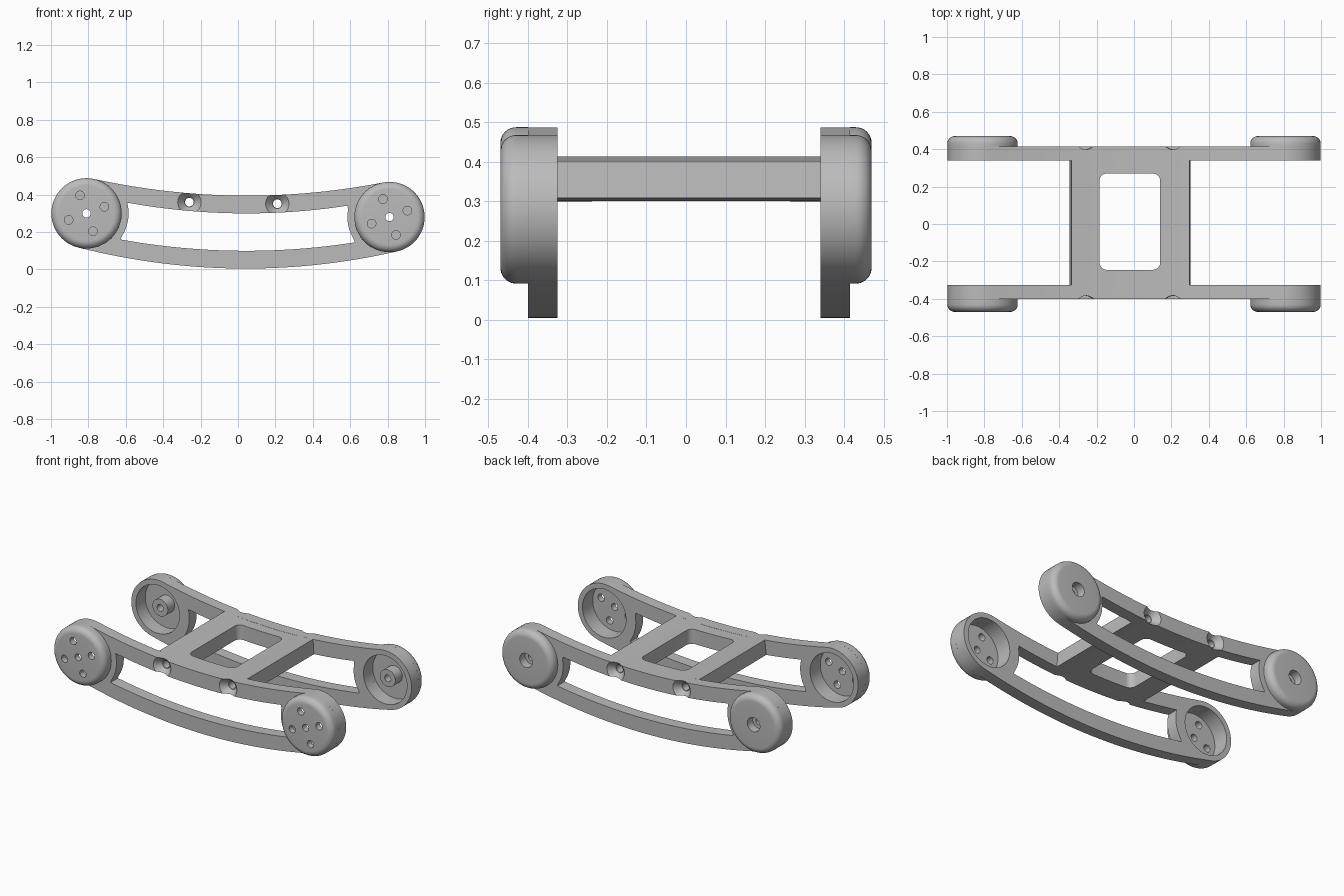
import bpy, bmesh
from math import sin, cos, pi, atan2, hypot, sqrt, radians

if "Cube" in bpy.data.objects:
    bpy.data.objects.remove(bpy.data.objects["Cube"])

grey = bpy.data.materials.new("plain grey")
grey.use_nodes = True
COLOUR = (0.5, 0.5, 0.5, 1)
grey.diffuse_color = COLOUR
grey.node_tree.nodes["Principled BSDF"].inputs["Base Color"].default_value = COLOUR

WHEEL_X, CUP_R, CAVITY_R, PAD_R = 0.81, 0.188, 0.155, 0.225
FRONT, BACK = (-0.40, -0.325), (0.34, 0.415)
BORES = (-0.26, 0.21)


def mid(t):
    return 0.2 - 0.0123 * t + 0.1372 * t * t


def offset(t, d):
    """Point at distance d from the bowed centre line."""
    slope = -0.0123 + 0.2744 * t
    n = sqrt(1 + slope * slope)
    return (t - d * slope / n, mid(t) + d / n)


def span(a, b, n):
    return [a + (b - a) * i / n for i in range(n + 1)]


def arc(cx, cy, r, a0, a1, n=24):
    return [(cx + r * cos(a), cy + r * sin(a)) for a in span(a0, a1, n)]


def finish(name, bm):
    bmesh.ops.remove_doubles(bm, verts=bm.verts, dist=1e-5)
    bmesh.ops.recalc_face_normals(bm, faces=bm.faces)
    mesh = bpy.data.meshes.new(name)
    bm.to_mesh(mesh)
    bm.free()
    mesh.materials.append(grey)
    obj = bpy.data.objects.new(name, mesh)
    bpy.context.collection.objects.link(obj)
    return obj


def prism(name, pts, lo, hi, axis="y"):
    """Extrude a closed outline along y or z."""
    bm = bmesh.new()
    place = (lambda p: (p[0], lo, p[1])) if axis == "y" else (lambda p: (p[0], p[1], lo))
    face = bm.faces.new([bm.verts.new(place(p)) for p in pts])
    new = bmesh.ops.extrude_face_region(bm, geom=[face])["geom"]
    move = (0, hi - lo, 0) if axis == "y" else (0, 0, hi - lo)
    bmesh.ops.translate(bm, vec=move, verts=[v for v in new if isinstance(v, bmesh.types.BMVert)])
    return finish(name, bm)


def lathe(name, profile, cx, cz, n=64):
    """Revolve a closed (radius, y) profile about a line parallel to y."""
    bm = bmesh.new()
    rings = [[bm.verts.new((cx + r * cos(a), y, cz + r * sin(a))) for r, y in profile]
             for a in span(0, 2 * pi, n)[:-1]]
    for i in range(n):
        a, b = rings[i], rings[(i + 1) % n]
        for j in range(len(profile)):
            k = (j + 1) % len(profile)
            bm.faces.new((a[j], a[k], b[k], b[j]))
    return finish(name, bm)


def cylinder(cx, cz, r, y0, y1, r1=None):
    """Round or tapered cutter along y."""
    bm = bmesh.new()
    ends = [[bm.verts.new((x, y, z)) for x, z in arc(cx, cz, rad, 0, 2 * pi, 48)[:-1]]
            for rad, y in ((r, y0), (r1 or r, y1))]
    for e in ends:
        bm.faces.new(e)
    for i in range(48):
        j = (i + 1) % 48
        bm.faces.new((ends[0][i], ends[0][j], ends[1][j], ends[1][i]))
    return finish("cutter", bm)


def cut(obj, cutters):
    for c in cutters:
        c.hide_render = True
        m = obj.modifiers.new("cut", "BOOLEAN")
        m.operation, m.solver, m.object = "DIFFERENCE", "EXACT", c
    deps = bpy.context.evaluated_depsgraph_get()
    mesh = bpy.data.meshes.new_from_object(obj.evaluated_get(deps))
    obj.modifiers.clear()
    obj.data = mesh
    for c in cutters:
        bpy.data.objects.remove(c)
    return obj


def smooth(obj):
    bpy.ops.object.select_all(action="DESELECT")
    obj.select_set(True)
    bpy.context.view_layer.objects.active = obj
    bpy.ops.object.shade_smooth_by_angle(angle=radians(30))


def rail_outline():
    ts = span(-WHEEL_X, WHEEL_X, 48)
    width = lambda t: 0.195 - 0.007 * (t / WHEEL_X) ** 2
    tilt = lambda t: atan2(-0.0123 + 0.2744 * t, 1)
    r, l = tilt(WHEEL_X), tilt(-WHEEL_X)
    top = [offset(t, width(t)) for t in ts]
    low = [offset(t, -width(t)) for t in reversed(ts)]
    right = arc(WHEEL_X, mid(WHEEL_X), CUP_R, r + pi / 2, r - pi / 2)[1:-1]
    left = arc(-WHEEL_X, mid(-WHEEL_X), CUP_R, l - pi / 2, l - 3 * pi / 2)[1:-1]
    return top + right + low + left


def slot_outline():
    """Long window whose ends curve around the cups."""
    def clear(p):
        return all(hypot(p[0] - x, p[1] - mid(x)) > PAD_R for x in (-WHEEL_X, WHEEL_X))
    ts = span(-0.7, 0.7, 140)
    top = [p for p in (offset(t, 0.1) for t in ts) if clear(p)]
    low = [p for p in (offset(t, -0.1) for t in reversed(ts)) if clear(p)]

    def bulge(x, a, b):
        ang = [atan2(p[1] - mid(x), p[0] - x) for p in (a, b)]
        if x > 0:
            ang = [v % (2 * pi) for v in ang]
        return arc(x, mid(x), PAD_R, ang[0], ang[1], 12)[1:-1]
    return top + bulge(WHEEL_X, top[-1], low[0]) + low + bulge(-WHEEL_X, low[-1], top[0])


# Side rails with slot, cup cavities and countersunk bores
for name, (y0, y1) in (("front_rail", FRONT), ("back_rail", BACK)):
    rail = prism(name, rail_outline(), y0, y1)
    outer, inward = (y0, 1) if y0 < 0 else (y1, -1)
    cutters = [prism("cutter", slot_outline(), y0 - 0.1, y1 + 0.1)]
    cutters += [cylinder(x, mid(x), CAVITY_R, y0 - 0.1, y1 + 0.1) for x in (-WHEEL_X, WHEEL_X)]
    for x in BORES:
        z = offset(x, 0.148)[1]
        cutters.append(cylinder(x, z, 0.023, y0 - 0.1, y1 + 0.1))
        cutters.append(cylinder(x, z, 0.066, outer - inward * 0.004, outer + inward * 0.04, 0.026))
    smooth(cut(rail, cutters))

# Bowed cross plate with a rounded window and long bores
xs = span(-0.355, 0.31, 20)
plate = prism("cross_plate", [offset(t, 0.194) for t in xs] + [offset(t, 0.1) for t in reversed(xs)],
              FRONT[1], BACK[0])
corners = ((0.1, 0.23), (-0.145, 0.23), (-0.145, -0.205), (0.1, -0.205))
window = [p for i, (x, y) in enumerate(corners)
          for p in arc(x, y, 0.04, i * pi / 2, (i + 1) * pi / 2, 8)]
cutters = [prism("cutter", window, 0.1, 0.6, "z")]
cutters += [cylinder(x, offset(x, 0.148)[1], 0.023, -0.5, 0.5) for x in BORES]
smooth(cut(plate, cutters))

# Cups: front ones have four small holes, back ones a boss with a counterbore
for side, x in (("right", -WHEEL_X), ("left", WHEEL_X)):
    z = mid(x)
    rim = arc(CUP_R - 0.04, -0.43, 0.04, -pi / 2, 0, 8)
    profile = [(0.022, -0.47)] + rim + [(CUP_R, FRONT[0]), (CAVITY_R, FRONT[0]),
                                        (CAVITY_R, -0.43), (0.022, -0.43)]
    cup = lathe("front_cup_" + side, profile, x, z)
    holes = [cylinder(px, pz, 0.023, -0.5, -0.35)
             for px, pz in arc(x, z, 0.102, radians(20), radians(380), 4)[:-1]]
    smooth(cut(cup, holes))

    rim = arc(CUP_R - 0.04, 0.43, 0.04, 0, pi / 2, 8)
    profile = [(0.022, 0.365), (0.055, 0.365), (0.055, 0.435), (CAVITY_R, 0.435),
               (CAVITY_R, BACK[1]), (CUP_R, BACK[1])] + rim + [
               (0.045, 0.47), (0.045, 0.415), (0.022, 0.415)]
    smooth(lathe("back_cup_" + side, profile, x, z))
